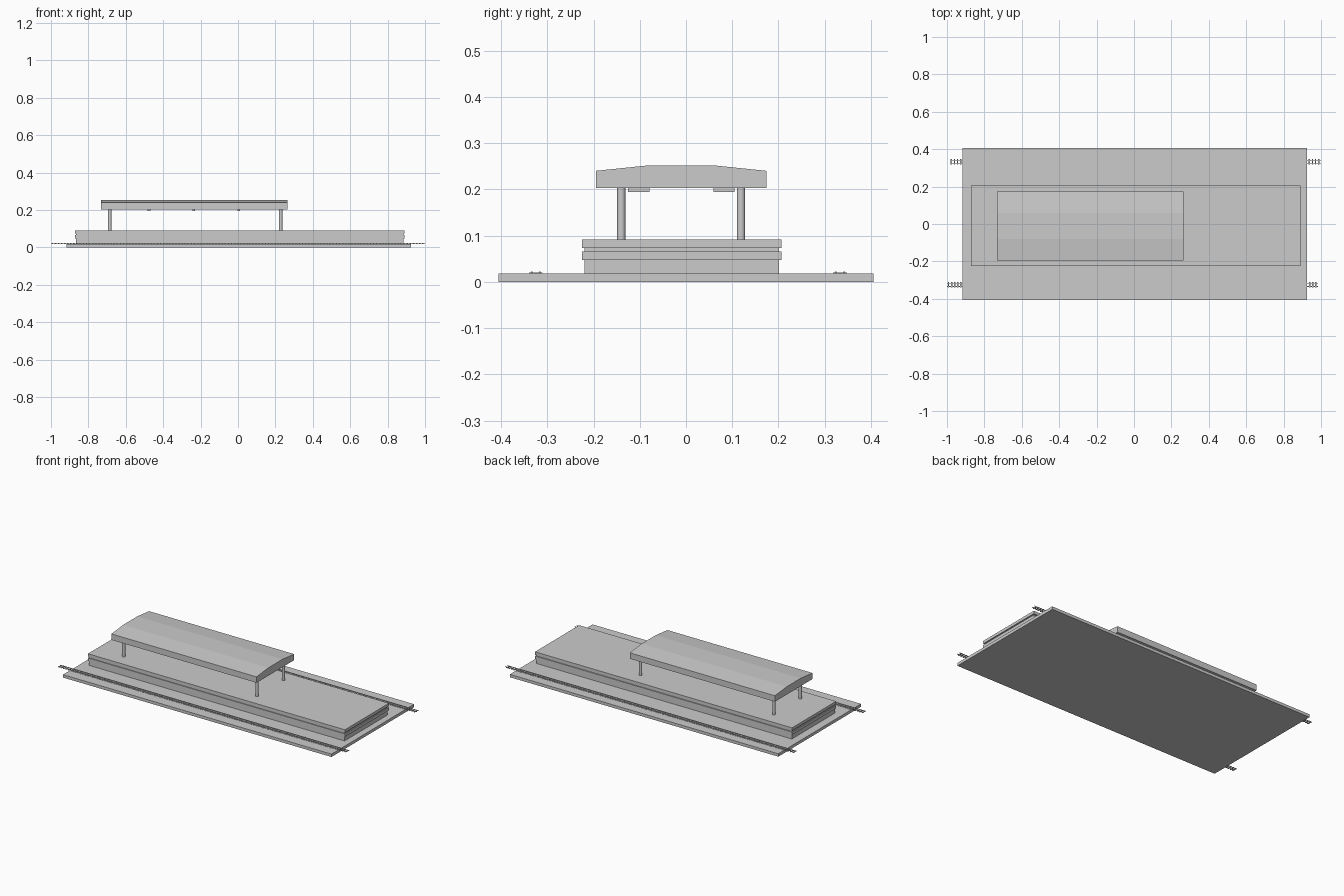
import bpy, bmesh
from mathutils import Matrix, Vector

if "Cube" in bpy.data.objects:
    bpy.data.objects.remove(bpy.data.objects["Cube"])


def finish(name, bm):
    bmesh.ops.recalc_face_normals(bm, faces=bm.faces)
    mesh = bpy.data.meshes.new(name)
    bm.to_mesh(mesh)
    bm.free()
    obj = bpy.data.objects.new(name, mesh)
    bpy.context.collection.objects.link(obj)
    return obj


def box(name, x0, x1, y0, y1, z0, z1):
    bm = bmesh.new()
    centre = Vector(((x0 + x1) / 2, (y0 + y1) / 2, (z0 + z1) / 2))
    size = Matrix.Diagonal((x1 - x0, y1 - y0, z1 - z0, 1))
    bmesh.ops.create_cube(bm, size=1, matrix=Matrix.Translation(centre) @ size)
    return finish(name, bm)


def extrude_x(name, profile, x0, x1):
    bm = bmesh.new()
    face = bm.faces.new([bm.verts.new((x0, y, z)) for y, z in profile])
    new = bmesh.ops.extrude_face_region(bm, geom=[face], use_keep_orig=True)["geom"]
    verts = [g for g in new if isinstance(g, bmesh.types.BMVert)]
    bmesh.ops.translate(bm, verts=verts, vec=(x1 - x0, 0, 0))
    return finish(name, bm)


def post(name, x, y, z0, z1, radius):
    bm = bmesh.new()
    bmesh.ops.create_cone(bm, segments=16, radius1=radius, radius2=radius, depth=z1 - z0,
                          cap_ends=True, matrix=Matrix.Translation((x, y, (z0 + z1) / 2)))
    obj = finish(name, bm)
    bpy.context.view_layer.objects.active = obj
    obj.select_set(True)
    bpy.ops.object.shade_smooth_by_angle()
    obj.select_set(False)


# Ground slab
box("ground_slab", -0.917, 0.925, -0.405, 0.405, 0, 0.018)

# Platform: recessed core with two projecting edge bands
box("platform_core", -0.867, 0.885, -0.22, 0.201, 0.018, 0.088)
for name, z0, z1 in (("lower_edge_band", 0.047, 0.065), ("platform_top", 0.073, 0.091)):
    box(name, -0.872, 0.891, -0.225, 0.207, z0, z1)

# Tracks: repeated sleepers under a pair of rails
for side, x0, y in (("front", -1.0, -0.325), ("back", -0.985, 0.333)):
    length = 1.985
    pitch = 0.0165
    sleeper = box(side + "_sleepers", x0 + 0.005, x0 + 0.012, y - 0.015, y + 0.015, 0.0175, 0.0205)
    arr = sleeper.modifiers.new("repeat", "ARRAY")
    arr.use_relative_offset = False
    arr.use_constant_offset = True
    arr.constant_offset_displace = (pitch, 0, 0)
    arr.count = int((length - 0.012) / pitch) + 1
    for label, dy in (("near", -0.009), ("far", 0.009)):
        box(f"{side}_track_{label}_rail", x0, x0 + length,
            y + dy - 0.0015, y + dy + 0.0015, 0.0195, 0.0228)

# Canopy roof with sloping shoulders
extrude_x("canopy_roof", [(-0.195, 0.203), (0.174, 0.203), (0.174, 0.24),
                          (0.058, 0.252), (-0.079, 0.252), (-0.195, 0.24)], -0.732, 0.264)

# Support posts
for xl, x in (("left", -0.686), ("right", 0.228)):
    for yl, y in (("front", -0.14), ("back", 0.119)):
        post(f"{yl}_{xl}_post", x, y, 0.09, 0.205, 0.009)

# Lamps under the canopy
for i, x in enumerate((-0.476, -0.236, 0.004)):
    for yl, y in (("front", -0.102), ("back", 0.082)):
        box(f"{yl}_lamp_{i + 1}", x - 0.007, x + 0.007, y - 0.023, y + 0.023, 0.194, 0.204)
